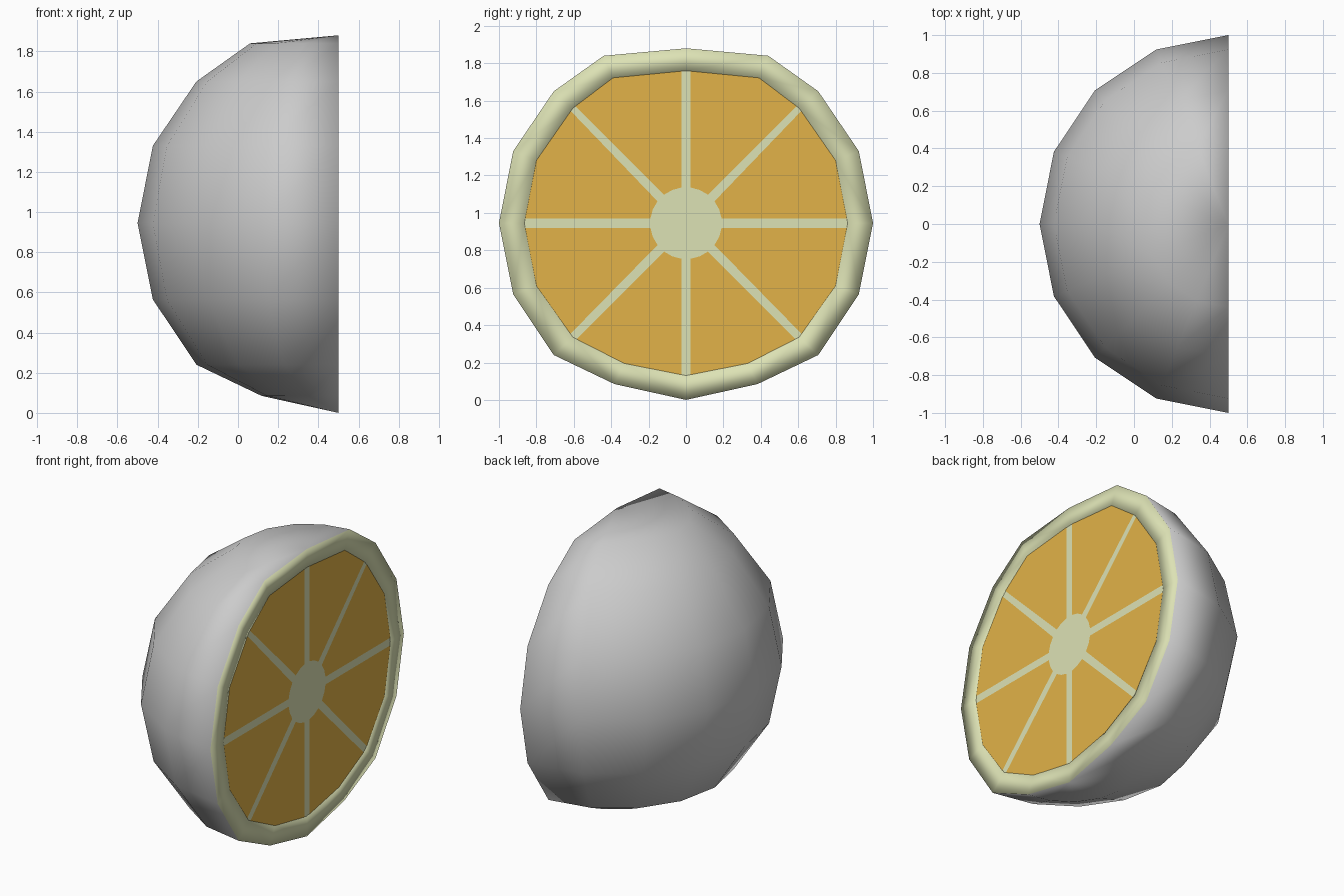
import bpy
import bmesh
from math import sin, cos, pi, asin
from mathutils import Vector

if "Cube" in bpy.data.objects:
    bpy.data.objects.remove(bpy.data.objects["Cube"])

CUT_X = 0.5      # plane of the cut face
MID_Z = 0.945    # centre height of the fruit
# (radius, height) profiles of the skin and of the inside of the pith
OUTER = [(0, 0), (.383, .085), (.707, .24), (.924, .565), (1, .945),
         (.924, 1.33), (.707, 1.65), (.44, 1.84), (0, 1.88)]
INNER = [(0, .13), (.33, .195), (.605, .335), (.8, .61), (.865, .945),
         (.8, 1.28), (.605, 1.56), (.39, 1.722), (0, 1.76)]


def material(name, rgb):
    m = bpy.data.materials.new(name)
    m.diffuse_color = (*rgb, 1)
    m.use_nodes = True
    m.node_tree.nodes["Principled BSDF"].inputs["Base Color"].default_value = m.diffuse_color
    return m


def finish(bm, name, mats, smooth=False):
    me = bpy.data.meshes.new(name)
    for f in bm.faces:
        f.smooth = smooth
    bm.to_mesh(me)
    bm.free()
    for m in mats:
        me.materials.append(m)
    ob = bpy.data.objects.new(name, me)
    bpy.context.collection.objects.link(ob)
    return ob


pith = material("pith", (.72, .76, .46))
pulp = material("pulp", (.76, .45, .065))
skin = material("skin", (.8, .8, .8))


def half_shell(bm, profile):
    """Half revolution with 8 segments; returns the rows of vertices."""
    rows = []
    for r, z in profile:
        if r == 0:
            rows.append([bm.verts.new((CUT_X, 0, z))] * 9)
        else:
            rows.append([bm.verts.new((CUT_X - r * sin(i * pi / 8), r * cos(i * pi / 8), z))
                         for i in range(9)])
    return rows


def quad(bm, vs, mat):
    f = bm.faces.new(list(dict.fromkeys(vs)))
    f.material_index = mat


# peel: outer skin, inner pith wall and flat rim
bm = bmesh.new()
outer, inner = half_shell(bm, OUTER), half_shell(bm, INNER)
for rows, mat in ((outer, 0), (inner, 1)):
    for a, b in zip(rows, rows[1:]):
        for i in range(8):
            quad(bm, [a[i], a[i + 1], b[i + 1], b[i]], mat)
for k in range(8):
    for i in (0, 8):
        quad(bm, [outer[k][i], outer[k + 1][i], inner[k + 1][i], inner[k][i]], 1)
bmesh.ops.recalc_face_normals(bm, faces=bm.faces)
finish(bm, "peel", [skin, pith], smooth=True)

# cut face outline, counter-clockwise from +y, relative to the centre
right = [Vector((r, z - MID_Z)) for r, z in INNER]
loop = right[4:] + [Vector((-p.x, p.y)) for p in right[7:0:-1]] + right[:4]

# pith membrane: core and spokes showing between the segments
bm = bmesh.new()
bm.faces.new([bm.verts.new((CUT_X - .003, p.x, MID_Z + p.y)) for p in loop])
finish(bm, "pith_membrane", [pith])

# eight juicy segments
HALF_GAP, CORE = .025, .192
bm = bmesh.new()
for k in range(8):
    a, mid, b = loop[2 * k], loop[2 * k + 1], loop[(2 * k + 2) % 16]
    t0, t1 = k * pi / 4, (k + 1) * pi / 4
    d0, d1 = Vector((cos(t0), sin(t0))), Vector((cos(t1), sin(t1)))

    def inset(end, d):
        # slide from the spoke towards the middle until clear of the gap
        e, m = abs(d.x * end.y - d.y * end.x), abs(d.x * mid.y - d.y * mid.x)
        return end.lerp(mid, (HALF_GAP - e) / (m - e))

    off = asin(HALF_GAP / CORE)
    arc = [t1 - off, (t0 + t1) / 2, t0 + off]
    pts = [inset(a, d0), mid, inset(b, d1)] + [Vector((CORE * cos(t), CORE * sin(t))) for t in arc]
    bm.faces.new([bm.verts.new((CUT_X, p.x, MID_Z + p.y)) for p in pts])
finish(bm, "pulp_segments", [pulp])
